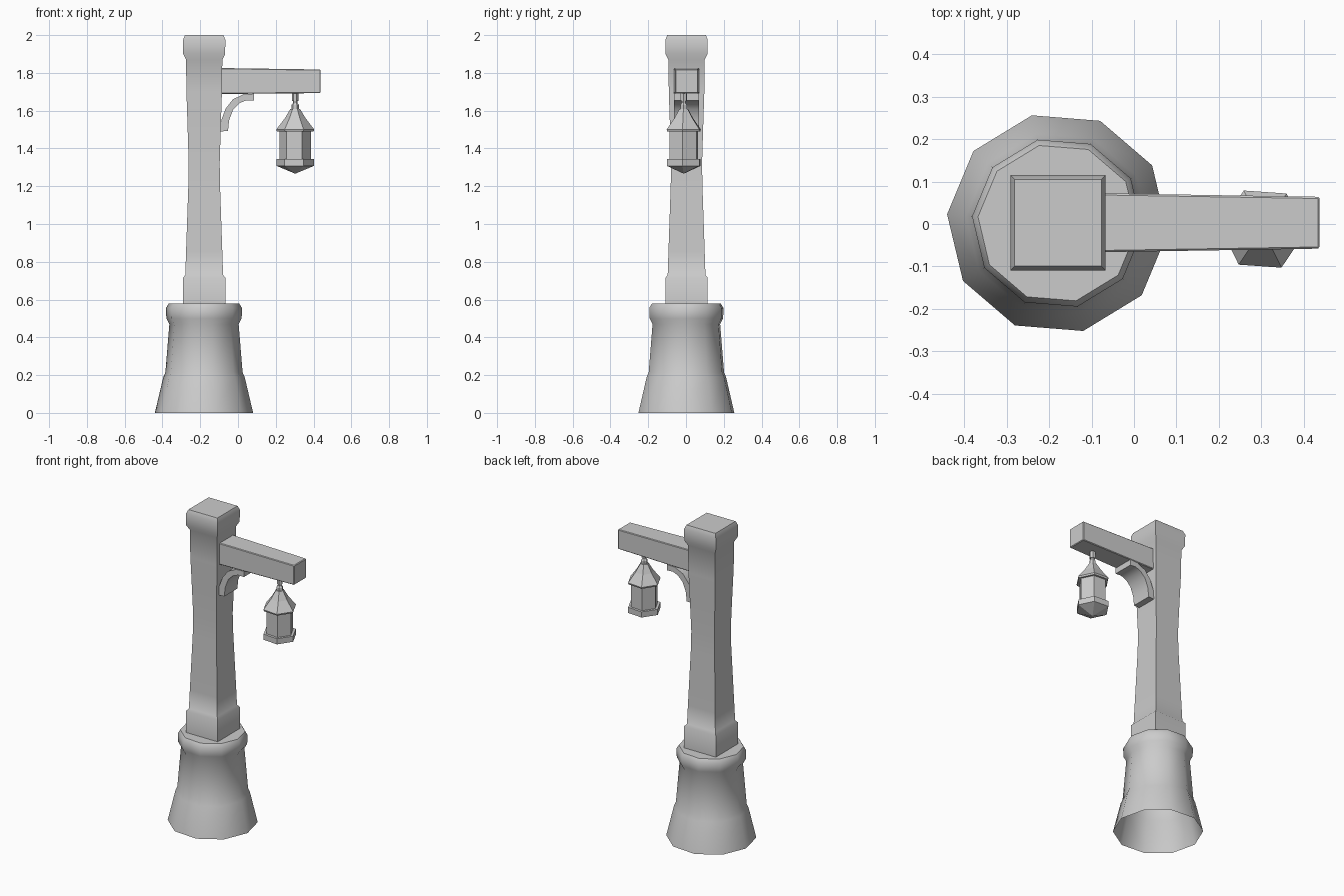
import bpy, bmesh, math

if "Cube" in bpy.data.objects:
    bpy.data.objects.remove(bpy.data.objects["Cube"])

def finish(name, bm, smooth=None):
    bmesh.ops.recalc_face_normals(bm, faces=bm.faces)
    me = bpy.data.meshes.new(name)
    bm.to_mesh(me)
    bm.free()
    ob = bpy.data.objects.new(name, me)
    bpy.context.collection.objects.link(ob)
    if smooth:
        bpy.ops.object.select_all(action='DESELECT')
        ob.select_set(True)
        bpy.context.view_layer.objects.active = ob
        bpy.ops.object.shade_smooth_by_angle(angle=math.radians(smooth))
    return ob

def lathe(name, profile, sides, centre, turn=0, bottom=True, top=True, smooth=None):
    """Stack of regular polygon rings from (radius, z) pairs."""
    bm = bmesh.new()
    rings = []
    for r, z in profile:
        rings.append([bm.verts.new((
            centre[0] + r * math.cos(math.radians(turn + 360 * i / sides)),
            centre[1] + r * math.sin(math.radians(turn + 360 * i / sides)), z))
            for i in range(sides)])
    for a, b in zip(rings, rings[1:]):
        for i in range(sides):
            j = (i + 1) % sides
            bm.faces.new((a[i], a[j], b[j], b[i]))
    if bottom:
        bm.faces.new(rings[0][::-1])
    if top:
        bm.faces.new(rings[-1])
    return finish(name, bm, smooth)

POST = (-0.179, 0.003)
LAMP = (0.303, -0.012)

# ten-sided plinth, open underneath
lathe("plinth", [(0.261, 0), (0.216, 0.19), (0.205, 0.215), (0.184, 0.47), (0.2, 0.5),
                 (0.202, 0.555), (0.188, 0.578)], 10, (-0.18, 0.002), -4.6, bottom=False, smooth=45)

# square post with flared foot and cap
post = [(0.112, 0.57), (0.112, 0.715), (0.1, 0.73), (0.096, 0.85), (0.084, 1.2), (0.082, 1.32),
        (0.089, 1.55), (0.094, 1.7), (0.096, 1.87), (0.111, 1.9), (0.112, 1.975), (0.102, 2.0)]
lathe("post", [(h * math.sqrt(2), z) for h, z in post], 4, POST, 45, smooth=40)

# tapering cross beam
bm = bmesh.new()
bmesh.ops.create_cube(bm, size=1)
for v in bm.verts:
    out, up = v.co.x > 0, v.co.z > 0
    v.co = (0.437 if out else -0.12,
            0.003 + v.co.y * (0.122 if out else 0.14),
            (1.818 if out else 1.826) if up else (1.693 if out else 1.688))
bmesh.ops.bevel(bm, geom=bm.edges[:], offset=0.004, segments=1, affect='EDGES')
finish("beam", bm)

# curved brace, extruded strip between two curves
outer = [(-0.1, 1.49), (-0.088, 1.55), (-0.066, 1.61), (-0.027, 1.66), (0.03, 1.687), (0.085, 1.69)]
inner = [(-0.053, 1.492), (-0.047, 1.55), (-0.025, 1.607), (0.008, 1.64), (0.045, 1.655), (0.085, 1.653)]
bm = bmesh.new()
rows = [[bm.verts.new((x, y, z)) for (x, z), y in
         ((o, -0.063), (o, 0.069), (i, 0.069), (i, -0.063))] for o, i in zip(outer, inner)]
for a, b in zip(rows, rows[1:]):
    for k in range(4):
        bm.faces.new((a[k], a[(k + 1) % 4], b[(k + 1) % 4], b[k]))
bm.faces.new(rows[0])
bm.faces.new(rows[-1])
finish("brace", bm, 40)

# hexagonal lantern
lathe("lantern_hanger", [(0.018, 1.65), (0.018, 1.70)], 6, LAMP, -4)
lathe("lantern_link", [(0.011, 1.6), (0.011, 1.655)], 6, LAMP, -4)
lathe("lantern_collar", [(0.02, 1.6), (0.02, 1.63), (0.012, 1.64)], 6, LAMP, -4)
lathe("lantern_roof", [(0.097, 1.49), (0.101, 1.5), (0.055, 1.56), (0.025, 1.61)], 6, LAMP, -4)
lathe("lantern_glass", [(0.083, 1.32), (0.083, 1.5)], 6, LAMP, -4)
lathe("lantern_base", [(0.004, 1.268), (0.1, 1.308), (0.1, 1.344)], 6, LAMP, -4)
